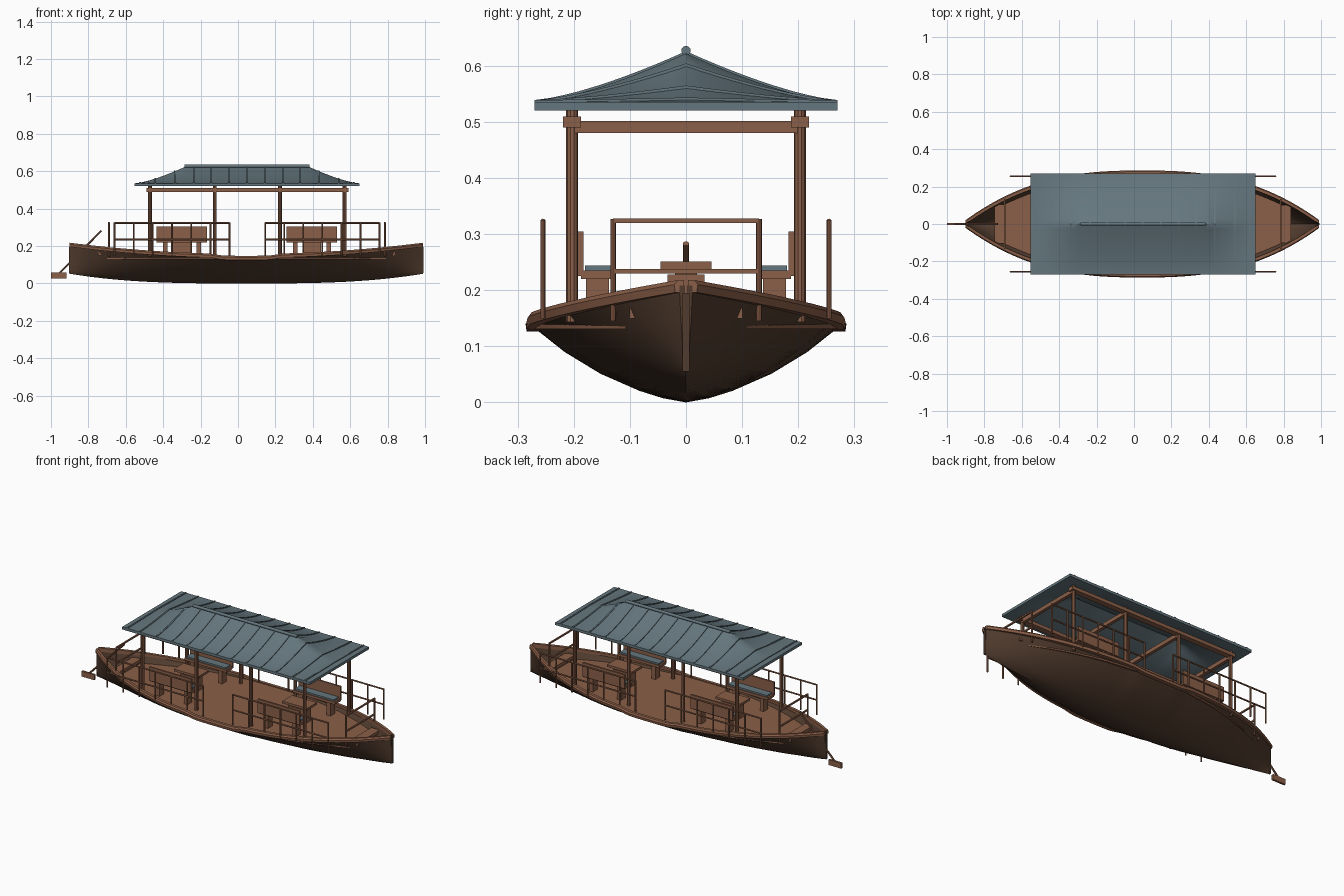
import bpy, bmesh, math
from mathutils import Vector

if "Cube" in bpy.data.objects:
    bpy.data.objects.remove(bpy.data.objects["Cube"])


def material(name, rgb):
    m = bpy.data.materials.new(name)
    m.diffuse_color = (*rgb, 1)
    m.use_nodes = True
    m.node_tree.nodes["Principled BSDF"].inputs["Base Color"].default_value = m.diffuse_color
    return m


WOOD = material("warm wood", (0.26, 0.115, 0.065))
DARK = material("dark hull wood", (0.085, 0.046, 0.028))
SLATE = material("slate blue", (0.13, 0.185, 0.21))
CX, HALF = 0.045, 0.945        # hull centre and half length


def finish(bm, name, mat, smooth=False):
    bmesh.ops.recalc_face_normals(bm, faces=bm.faces)
    me = bpy.data.meshes.new(name)
    bm.to_mesh(me)
    bm.free()
    me.materials.append(mat)
    ob = bpy.data.objects.new(name, me)
    bpy.context.collection.objects.link(ob)
    if smooth:
        bpy.ops.object.select_all(action='DESELECT')
        ob.select_set(True)
        bpy.context.view_layer.objects.active = ob
        bpy.ops.object.shade_smooth_by_angle(angle=math.radians(35))
    return ob


def box(name, x, y, z, mat=WOOD):
    """Box from (low, high) pairs on each axis."""
    bm = bmesh.new()
    bmesh.ops.create_cube(bm, size=1)
    for v in bm.verts:
        for i, (a, b) in enumerate((x, y, z)):
            v.co[i] = (a + b) / 2 + v.co[i] * (b - a)
    return finish(bm, name, mat)


def rod(name, a, b, r, mat=WOOD, sides=10):
    a, b = Vector(a), Vector(b)
    bm = bmesh.new()
    bmesh.ops.create_cone(bm, cap_ends=True, segments=sides, radius1=r, radius2=r, depth=(b - a).length)
    rot = Vector((0, 0, 1)).rotation_difference(b - a).to_matrix().to_4x4()
    bmesh.ops.transform(bm, matrix=rot, verts=bm.verts)
    bmesh.ops.translate(bm, vec=(a + b) / 2, verts=bm.verts)
    return finish(bm, name, mat, True)


def loft(name, rings, mat, closed=False, caps=False, smooth=True):
    bm = bmesh.new()
    vs = [[bm.verts.new(p) for p in r] for r in rings]
    n = len(rings[0])
    for a, b in zip(vs, vs[1:]):
        for i in range(n if closed else n - 1):
            j = (i + 1) % n
            bm.faces.new((a[i], a[j], b[j], b[i]))
    if caps:
        bm.faces.new(vs[0])
        bm.faces.new(vs[-1])
    return finish(bm, name, mat, smooth)


# Hull shape rules
def tt(x):
    return min(1, abs(x - CX) / HALF)


def beam(x):
    return 0.012 + 0.265 * (1 - tt(x) ** 2.6)


def keel(x):
    return 0.052 * tt(x) ** 3


def sheer(x):
    dip = max(0, min(1, (0.19 - abs(x - CX)) / 0.06))
    return 0.148 + 0.06 * tt(x) ** 2 - 0.01 * dip


SECTION = [(0, 0), (0.15, 0.055), (0.3, 0.15), (0.55, 0.37), (0.78, 0.65), (1, 1)]


def hull_y(x, z):
    f = max(0, min(1, (z - keel(x)) / (sheer(x) - keel(x))))
    for (y0, z0), (y1, z1) in zip(SECTION, SECTION[1:]):
        if f <= z1:
            return beam(x) * (y0 + (y1 - y0) * (f - z0) / (z1 - z0))


def station(x, inset=0.0):
    half = [(max(0.003, beam(x) - inset) * y, keel(x) + inset + (sheer(x) - keel(x) - inset) * z)
            for y, z in SECTION]
    return [(x, -y if i else 0, z) for i, (y, z) in reversed(list(enumerate(half)))] + \
           [(x, y, z) for y, z in half[1:]]


# Hull: outer skin, inner skin and end stems
xs = [CX + HALF * (i / 32 - 1) for i in range(65)]
loft("hull", [station(x) + station(x, 0.01)[::-1] for x in xs], DARK, closed=True, caps=True)
for name, x in (("stern_post", xs[0]), ("bow_post", xs[-1])):
    box(name, (x - 0.003, x + 0.003), (-0.006, 0.006), (0.055, 0.195), DARK)

# Gunwale rails
for s in (-1, 1):
    rings = []
    for x in xs:
        y, z = beam(x), sheer(x)
        rings.append([(x, s * max(0.004, y + a), z + b)
                      for a, b in ((-0.014, 0.01), (0.003, 0.01), (0.009, 0.002), (0.007, -0.012), (-0.014, -0.012))])
    loft("gunwale_rail", rings, WOOD, closed=True, caps=True)

# Deck and end thwarts
DECK = 0.143
dx = [-0.70 + 1.49 * i / 40 for i in range(41)]
loft("deck", [[(x, s * (hull_y(x, DECK) - 0.004), z) for s, z in
               ((-1, DECK), (1, DECK), (1, DECK - 0.012), (-1, DECK - 0.012))] for x in dx],
     WOOD, closed=True, caps=True)
for a, b in ((-0.745, -0.695), (0.785, 0.84)):
    outer = max(a, b, key=tt)
    w = beam(outer) * 0.93
    box("end_thwart", (a, b), (-w, w), (0.15, 0.168))

# Canopy posts, cross beams and long beams
POSTS = (-0.47, -0.125, 0.225, 0.57)
for x in POSTS:
    for s in (-1, 1):
        rod("canopy_post", (x, s * 0.203, DECK), (x, s * 0.203, 0.522), 0.0105)
    box("cross_beam", (x - 0.009, x + 0.009), (-0.2, 0.2), (0.48, 0.502))
for s in (-1, 1):
    box("long_beam", (-0.49, 0.59), (s * 0.203 - 0.016, s * 0.203 + 0.016), (0.49, 0.51))

# Curved canopy roof
RX = 0.048


def roof_z(x, y):
    s = max(0, min(1, (abs(x - RX) - 0.335) / 0.267))
    u = min(1, abs(y) / 0.27)
    return 0.535 + 0.087 * (1 - s) ** 1.4 * (1 - u) ** 1.4


rx = sorted({round(RX + s * d, 4) for s in (-1, 1) for d in
             [0, 0.17, 0.335] + [0.335 + 0.267 * i / 8 for i in range(1, 9)]})
ry = [-0.27 + 0.54 * i / 20 for i in range(21)]
loft("canopy_roof", [[(x, y, roof_z(x, y)) for y in ry] +
                     [(x, y, roof_z(x, y) - 0.015) for y in reversed(ry)] for x in rx],
     SLATE, closed=True, caps=True)

# Roof seams across the canopy
for d in (0, 0.095, 0.19, 0.285, 0.385, 0.49, 0.57):
    for s in ((-1, 1) if d else (1,)):
        x = RX + s * d
        loft("roof_seam", [[(x + a, y, roof_z(x, y) + b) for a, b in
                            ((-0.004, -0.003), (-0.004, 0.004), (0.004, 0.004), (0.004, -0.003))] for y in ry],
             SLATE, closed=True, caps=True)
rod("roof_ridge", (-0.285, 0, 0.627), (0.382, 0, 0.627), 0.0085, SLATE, 12)

# Side railings
for x0, x1 in ((-0.66, -0.045), (0.145, 0.757)):
    for s in (-1, 1):
        y = s * 0.255
        for z in (0.323, 0.235):
            rod("side_rail", (x0, y, z), (x1, y, z), 0.0045, sides=8)
        for i in range(7):
            x = x0 + (x1 - x0) * i / 6
            rod("side_rail_post", (x, y, 0.15), (x, y, 0.325), 0.0045, sides=8)

# End railings
for x in (-0.69, 0.785):
    for z in (0.324, 0.234):
        box("end_rail", (x - 0.004, x + 0.004), (-0.13, 0.13), (z - 0.004, z + 0.004))
    for s in (-1, 1):
        rod("end_rail_post", (x, s * 0.13, 0.145), (x, s * 0.13, 0.327), 0.005, sides=8)

# Benches and tables
for x in (-0.30, 0.395):
    for s in (-1, 1):
        def side(a, b):
            return tuple(sorted((s * a, s * b)))
        box("bench_seat", (x - 0.135, x + 0.135), side(0.13, 0.187), (0.22, 0.235))
        box("bench_cushion", (x - 0.125, x + 0.125), side(0.135, 0.18), (0.235, 0.244), SLATE)
        box("bench_back", (x - 0.135, x + 0.135), side(0.183, 0.193), (0.225, 0.305))
        for dx_ in (-0.09, 0.09):
            box("bench_leg", (x + dx_ - 0.012, x + dx_ + 0.012), side(0.137, 0.178), (DECK, 0.222))
    box("table_top", (x - 0.08, x + 0.08), (-0.045, 0.045), (0.238, 0.251))
    box("table_pedestal", (x - 0.05, x + 0.05), (-0.033, 0.033), (DECK, 0.228))
    box("table_neck", (x - 0.03, x + 0.03), (-0.02, 0.02), (0.226, 0.24))

# Steering oar
rod("oar_shaft", (-0.73, 0, 0.283), (-0.96, 0, 0.05), 0.0055)
box("oar_blade", (-1.0, -0.918), (-0.006, 0.006), (0.027, 0.058))
